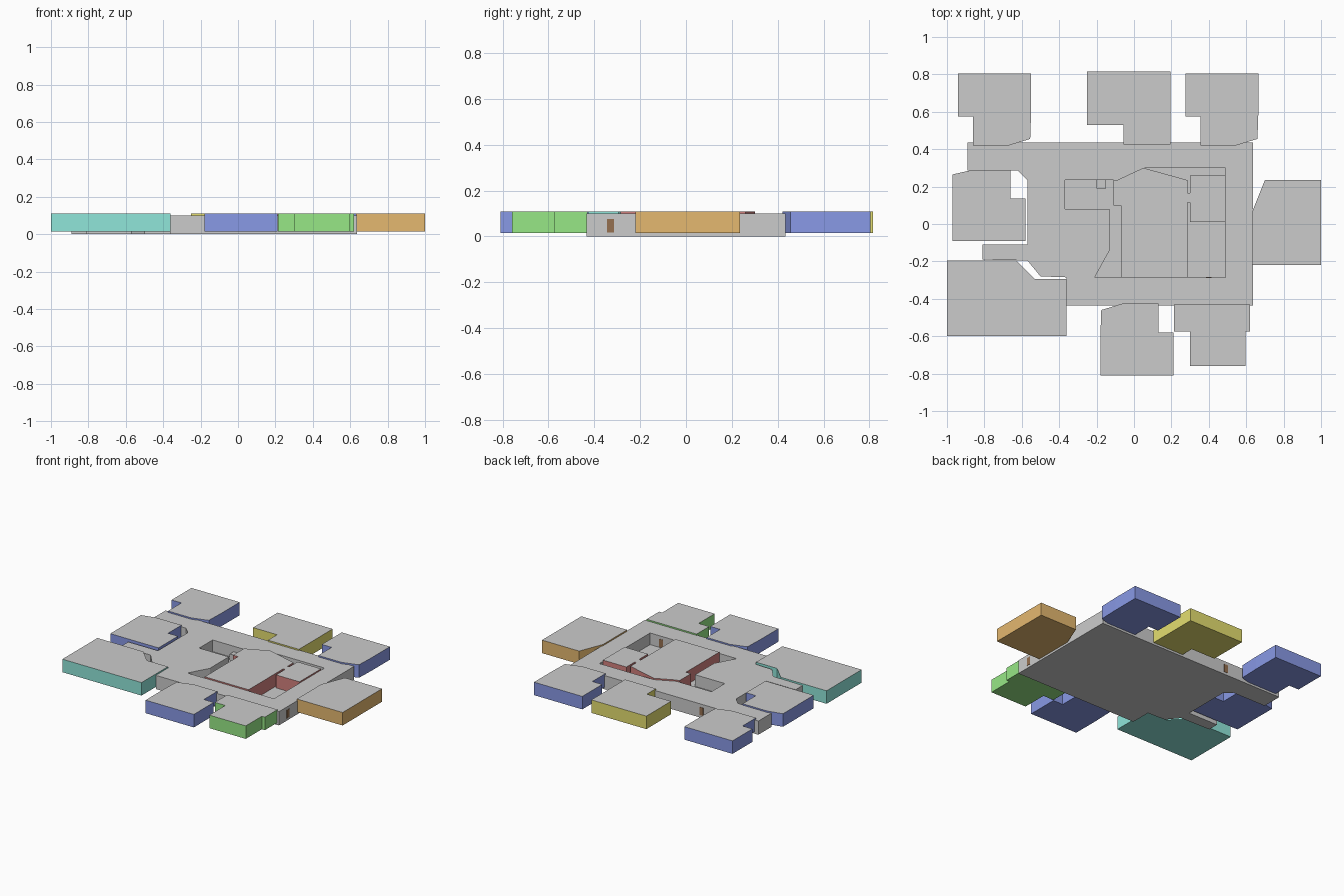
import bpy, bmesh

if "Cube" in bpy.data.objects:
    bpy.data.objects.remove(bpy.data.objects["Cube"])

FLOOR, DECK, ROOF = 0.015, 0.10, 0.11


def material(name, rgb):
    m = bpy.data.materials.new(name)
    m.diffuse_color = (*rgb, 1)
    m.use_nodes = True
    m.node_tree.nodes["Principled BSDF"].inputs["Base Color"].default_value = m.diffuse_color
    return m


ROOF_GREY = material("roof_grey", (0.8, 0.8, 0.8))


def prism(name, outline, z0, z1, mat=None, grey_top=False):
    """Extrude a flat outline from z0 to z1, optionally leaving the top grey."""
    bm = bmesh.new()
    base = bm.faces.new([bm.verts.new((x, y, z0)) for x, y in outline])
    ext = bmesh.ops.extrude_face_region(bm, geom=[base], use_keep_orig=True)
    top = [v for v in ext["geom"] if isinstance(v, bmesh.types.BMVert)]
    bmesh.ops.translate(bm, verts=top, vec=(0, 0, z1 - z0))
    bmesh.ops.recalc_face_normals(bm, faces=bm.faces)
    mesh = bpy.data.meshes.new(name)
    if mat:
        mesh.materials.append(mat)
        if grey_top:
            mesh.materials.append(ROOF_GREY)
            for f in bm.faces:
                f.material_index = int(f.normal.z > 0.9)
    bm.to_mesh(mesh)
    bm.free()
    ob = bpy.data.objects.new(name, mesh)
    bpy.context.collection.objects.link(ob)
    return ob


def rect(x0, y0, x1, y1):
    return [(x0, y0), (x1, y0), (x1, y1), (x0, y1)]


# Main grey deck with the courtyard sunk into it
deck = prism("deck", [
    (-0.89, 0.435), (-0.89, 0.285), (-0.62, 0.285), (-0.57, 0.235),
    (-0.57, -0.11), (-0.81, -0.11), (-0.81, -0.19), (-0.57, -0.195),
    (-0.50, -0.28), (-0.36, -0.285), (-0.36, -0.435), (0.635, -0.435),
    (0.635, 0.435)], 0, DECK)
cutter = prism("courtyard_cutter", [
    (-0.21, -0.285), (0.49, -0.285), (0.49, 0.30), (0.05, 0.30),
    (-0.09, 0.235), (-0.37, 0.235), (-0.37, 0.08), (-0.13, 0.08),
    (-0.13, -0.14)], FLOOR, 0.2)
cutter.hide_render = True
cut = deck.modifiers.new("courtyard", "BOOLEAN")
cut.operation, cut.solver, cut.object = "DIFFERENCE", "EXACT", cutter
bpy.context.view_layer.update()
evaluated = deck.evaluated_get(bpy.context.evaluated_depsgraph_get())
cut_mesh = bpy.data.meshes.new_from_object(evaluated)
deck.modifiers.clear()
deck.data = cut_mesh
bpy.data.objects.remove(cutter)

# Low step in the courtyard corner
prism("courtyard_step", rect(-0.20, 0.19, -0.15, 0.235), FLOOR, 0.06)

# Coloured rooms with grey roofs
red = material("red", (0.65, 0.22, 0.21))
blue = material("blue", (0.25, 0.32, 0.79))
yellow = material("yellow", (0.78, 0.73, 0.16))
green = material("green", (0.31, 0.80, 0.24))
orange = material("orange", (0.78, 0.48, 0.16))
teal = material("teal", (0.28, 0.79, 0.70))

rooms = {
    "central_hall": (red, [
        (-0.07, -0.285), (0.285, -0.285), (0.285, 0.115), (0.30, 0.115),
        (0.30, 0.01), (0.49, 0.01), (0.49, 0.26), (0.30, 0.26),
        (0.30, 0.165), (0.285, 0.165), (0.285, 0.235), (0.05, 0.30),
        (-0.09, 0.235), (-0.11, 0.235), (-0.11, 0.10), (-0.07, 0.10)]),
    "front_left_room": (teal, [
        (-1, -0.60), (-0.36, -0.60), (-0.36, -0.295), (-0.53, -0.295),
        (-0.63, -0.195), (-1, -0.195)]),
    "left_room": (blue, [
        (-0.97, -0.09), (-0.58, -0.09), (-0.58, 0.135), (-0.66, 0.135),
        (-0.66, 0.29), (-0.86, 0.29), (-0.97, 0.265)]),
    "back_centre_room": (yellow, [
        (-0.25, 0.815), (-0.25, 0.53), (-0.055, 0.53), (-0.055, 0.425),
        (0.195, 0.425), (0.195, 0.815)]),
    "front_right_room": (green, [
        (0.30, -0.76), (0.595, -0.76), (0.595, -0.575), (0.62, -0.575),
        (0.62, -0.43), (0.215, -0.43), (0.215, -0.575), (0.30, -0.575)]),
    "right_room": (orange, [
        (0.63, -0.22), (1, -0.22), (1, 0.235), (0.70, 0.235), (0.63, 0.06)]),
}
for name, (mat, outline) in rooms.items():
    prism(name, outline, FLOOR, ROOF, mat, True)

# Three copies of one blue room shape, the front one turned round
side_room = [(-0.195, 0.385), (-0.195, 0.155), (-0.115, 0.155), (-0.115, 0),
             (0.075, 0), (0.19, 0.035), (0.195, 0.18), (0.195, 0.385)]
for name, x, y, turn in [("back_left_room", -0.745, 0.42, 1),
                         ("back_right_room", 0.47, 0.42, 1),
                         ("front_room", 0.015, -0.425, -1)]:
    prism(name, [(x + turn * px, y + turn * py) for px, py in side_room],
          FLOOR, ROOF, blue, True)

# Brown doors
brown = material("brown", (0.30, 0.16, 0.08))
for name, box in [("right_door", (0.63, -0.345, 0.637, -0.315)),
                  ("back_door", (-0.445, 0.43, -0.415, 0.437)),
                  ("courtyard_door", (0.385, -0.29, 0.415, -0.283))]:
    prism(name, rect(*box), 0.018, 0.077, brown)
